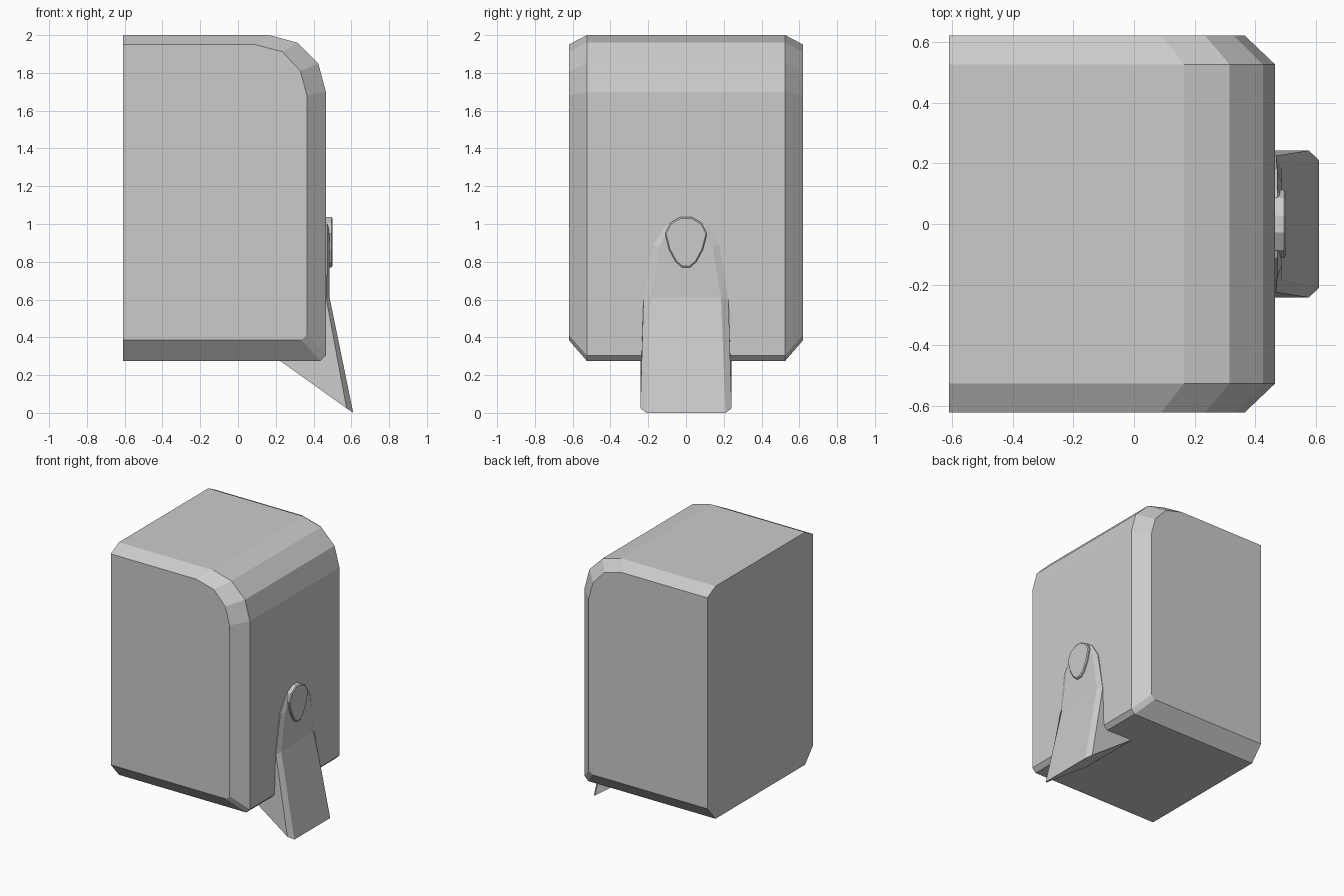
import bpy, bmesh

if "Cube" in bpy.data.objects:
    bpy.data.objects.remove(bpy.data.objects["Cube"])


def finish(name, bm):
    bmesh.ops.recalc_face_normals(bm, faces=bm.faces[:])
    mesh = bpy.data.meshes.new(name)
    bm.to_mesh(mesh)
    bm.free()
    obj = bpy.data.objects.new(name, mesh)
    bpy.context.collection.objects.link(obj)
    return obj


def loft(bm, rings):
    """Join equal-length closed rings of points with quads."""
    rows = [[bm.verts.new(p) for p in ring] for ring in rings]
    for a, b in zip(rows, rows[1:]):
        n = len(a)
        for i in range(n):
            j = (i + 1) % n
            bm.faces.new((a[i], a[j], b[j], b[i]))
    return rows


def ladder(bm, ring):
    """Fill a mirrored ring with level-by-level quads."""
    n = len(ring)
    for i in range(n // 2 - 1):
        bm.faces.new((ring[i], ring[i + 1], ring[n - 2 - i], ring[n - 1 - i]))


def mirrored(half):
    return half + [(x, -y, z) for x, y, z in reversed(half)]


# Body: side profiles in x-z, lofted across y with chamfered sides
wide = [(-.61, 2), (.165, 2), (.315, 1.96), (.425, 1.85), (.465, 1.70),
        (.465, .305), (.435, .275), (-.61, .275)]
side = [(-.61, 1.95), (.09, 1.95), (.235, 1.912), (.33, 1.81), (.365, 1.68),
        (.365, .412), (.335, .385), (-.61, .385)]
bm = bmesh.new()
rows = loft(bm, [[(x, y, z) for x, z in prof] for prof, y in
                 ((side, -.62), (wide, -.525), (wide, .525), (side, .62))])
bm.faces.new(rows[0])
bm.faces.new(rows[-1])
finish("body", bm)

# Stand leg: bevelled tapering tongue that kicks out below the body
front = [(.61, .21, 0), (.485, .185, .61), (.485, .14, .88), (.485, .09, .975), (.485, .03, 1.01)]
outer = [(.575, .242, .024), (.468, .225, .60), (.472, .178, .885), (.472, .11, .99), (.472, .035, 1.025)]
back = [(.21, .242, .285), (.42, .225, .60), (.45, .178, .885), (.45, .11, .99), (.45, .035, 1.025)]
bm = bmesh.new()
rows = loft(bm, [mirrored(p) for p in (front, outer, back)])
ladder(bm, rows[0])
ladder(bm, rows[-1])
finish("stand_leg", bm)

# Hinge button: shield-shaped cap over the top of the leg
half = [(.022, .77), (.055, .80), (.09, .865), (.112, .95), (.085, 1.005), (.028, 1.038)]
bm = bmesh.new()


def button_ring(x, s):
    return mirrored([(x, y * s, .91 + (z - .91) * s) for y, z in half])


rows = loft(bm, [button_ring(.45, 1), button_ring(.494, 1), button_ring(.5, .94)])
bm.faces.new(rows[0])
bm.faces.new(rows[-1])
finish("hinge_button", bm)
